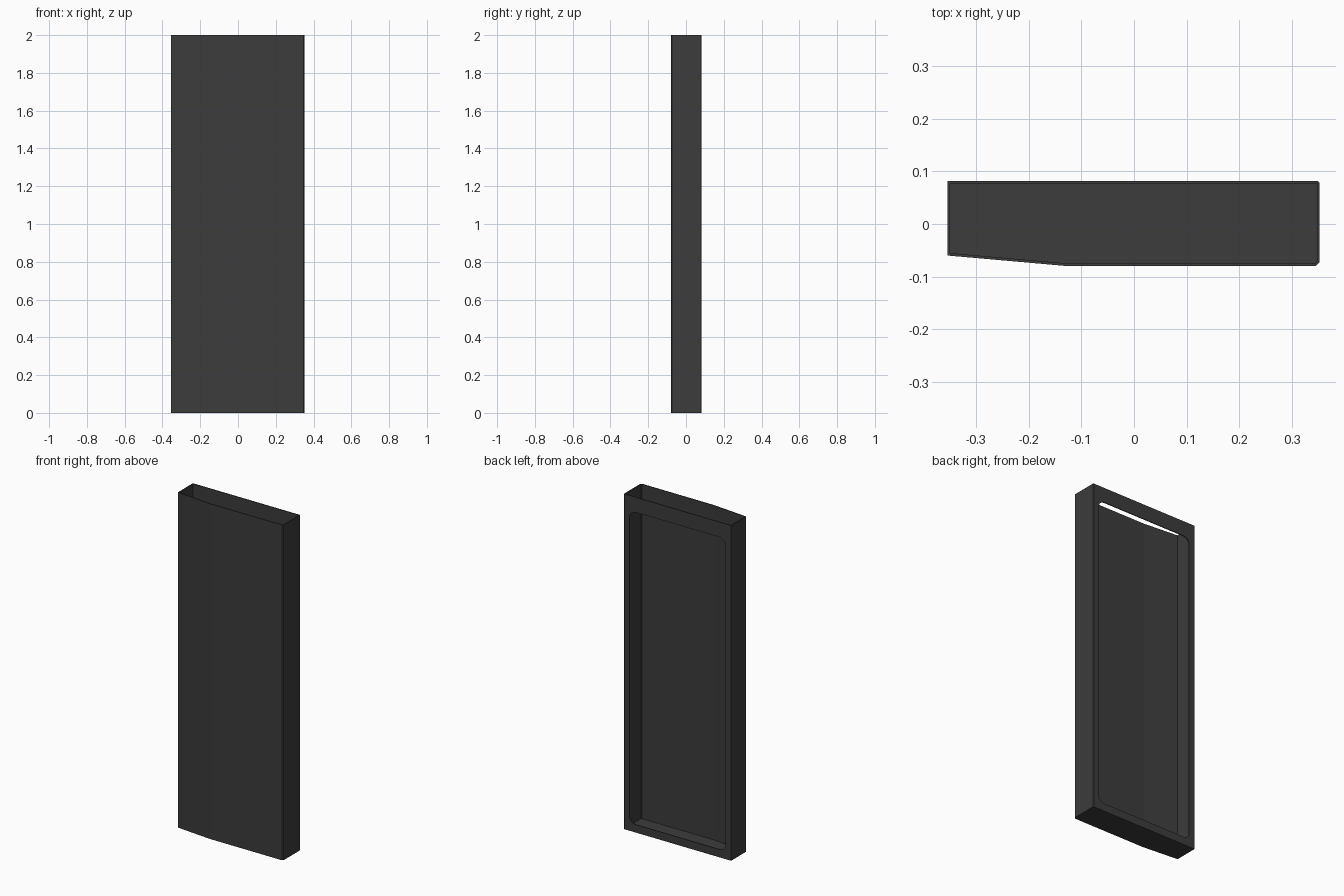
import bpy, bmesh, math

cube = bpy.data.objects.get("Cube")
if cube:
    bpy.data.objects.remove(cube, do_unlink=True)

# Single dark grey plastic
mat = bpy.data.materials.new("dark grey plastic")
mat.use_nodes = True
colour = (0.045, 0.045, 0.045, 1)
mat.diffuse_color = colour
bsdf = next(n for n in mat.node_tree.nodes if n.type == 'BSDF_PRINCIPLED')
bsdf.inputs["Base Color"].default_value = colour

HEIGHT = 2.0
WALL = 0.005
# Plan outline: the last and first points are the ends of the back panel
OUTLINE = [(-0.355, 0.082), (-0.355, -0.06), (-0.128, -0.08), (0.346, -0.08),
           (0.353, -0.073), (0.353, 0.079), (0.350, 0.082)]


def rounded_rect(x0, x1, z0, z1, r, steps=6):
    """Corner-rounded rectangle as (x, z) points."""
    pts = []
    corners = [(x1 - r, z1 - r), (x0 + r, z1 - r), (x0 + r, z0 + r), (x1 - r, z0 + r)]
    for q, (cx, cz) in enumerate(corners):
        for s in range(steps + 1):
            a = math.pi / 2 * (q + s / steps)
            pts.append((cx + r * math.cos(a), cz + r * math.sin(a)))
    return pts


bm = bmesh.new()

# Floor, then the front and side walls; the top stays open
low = [bm.verts.new((x, y, 0)) for x, y in OUTLINE]
high = [bm.verts.new((x, y, HEIGHT)) for x, y in OUTLINE]
bm.faces.new(low)
for i in range(len(OUTLINE) - 1):
    bm.faces.new((low[i], low[i + 1], high[i + 1], high[i]))

# Back frame around a round-cornered window
rim = [bm.edges.get((low[0], low[-1])), bm.edges.get((low[0], high[0])),
       bm.edges.get((low[-1], high[-1])), bm.edges.new((high[0], high[-1]))]
window = [bm.verts.new((x, OUTLINE[0][1], z))
          for x, z in rounded_rect(-0.317, 0.315, 0.047, HEIGHT - 0.09, 0.04)]
rim += [bm.edges.new((window[i - 1], window[i])) for i in range(len(window))]
bmesh.ops.triangle_fill(bm, edges=rim, use_beauty=True, normal=(0, 1, 0))

bmesh.ops.recalc_face_normals(bm, faces=bm.faces[:])
# Make sure the floor looks down, so that the walls thicken inward
bm.faces.ensure_lookup_table()
if bm.faces[0].normal.z > 0:
    bmesh.ops.reverse_faces(bm, faces=bm.faces[:])

mesh = bpy.data.meshes.new("open_top_shell")
bm.to_mesh(mesh)
bm.free()
mesh.materials.append(mat)
shell = bpy.data.objects.new("open_top_shell", mesh)
bpy.context.collection.objects.link(shell)

# Wall thickness, grown inward
solid = shell.modifiers.new("wall thickness", 'SOLIDIFY')
solid.thickness = WALL
solid.offset = -1
solid.use_even_offset = True
